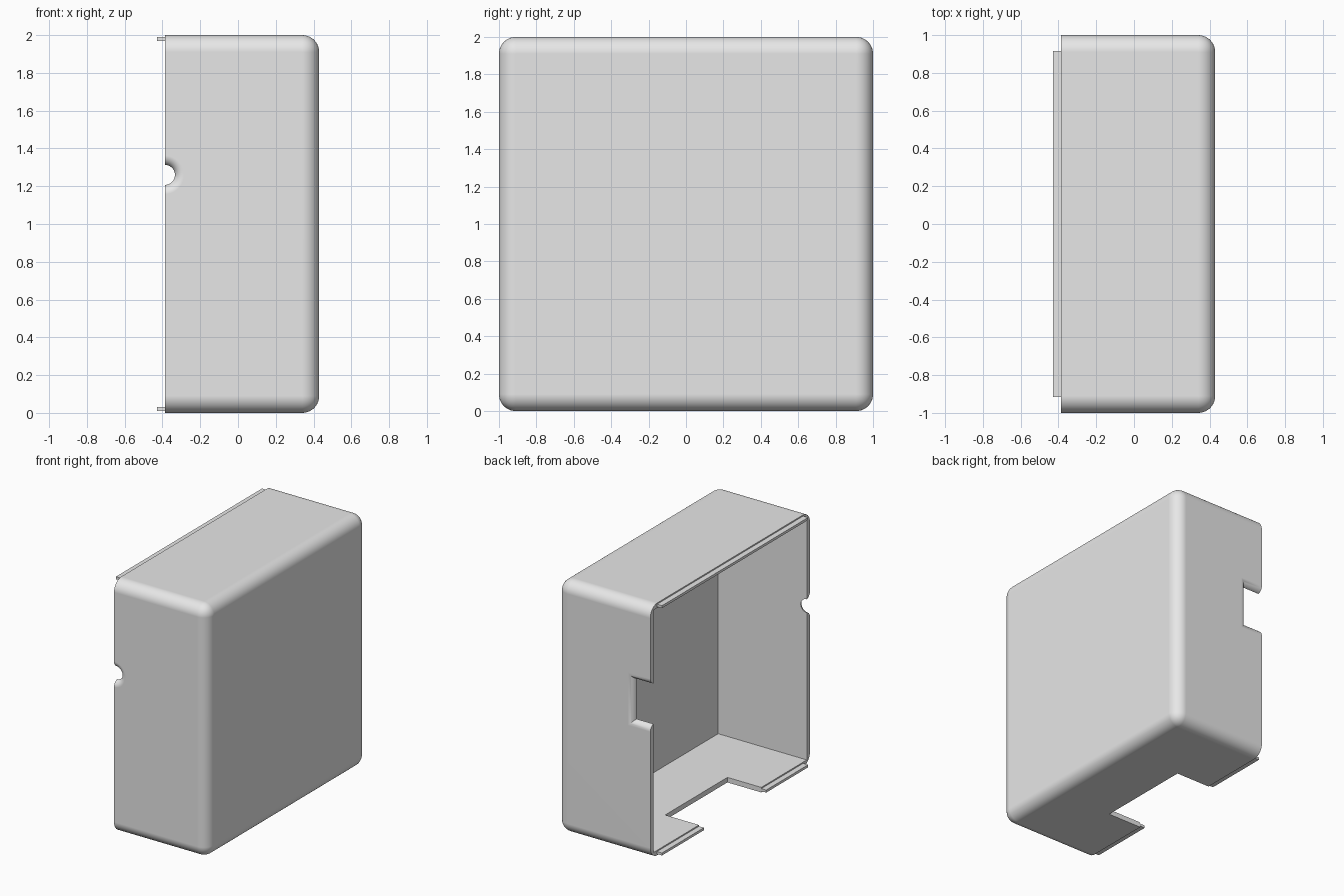
import bpy, bmesh, math
from mathutils import Vector

if "Cube" in bpy.data.objects:
    bpy.data.objects.remove(bpy.data.objects["Cube"], do_unlink=True)

RIM, BACK = -0.387, 0.43      # open rim and closed face along x
WALL, FILLET, LIP = 0.04, 0.09, 0.02

grey = bpy.data.materials.new("light_grey")
grey.use_nodes = True
grey.diffuse_color = (0.8, 0.8, 0.8, 1)
grey.node_tree.nodes["Principled BSDF"].inputs["Base Color"].default_value = (0.8, 0.8, 0.8, 1)


def add_object(name, bm):
    bmesh.ops.recalc_face_normals(bm, faces=bm.faces)
    mesh = bpy.data.meshes.new(name)
    bm.to_mesh(mesh)
    bm.free()
    mesh.materials.append(grey)
    obj = bpy.data.objects.new(name, mesh)
    bpy.context.collection.objects.link(obj)
    return obj


def box_mesh(low, high):
    bm = bmesh.new()
    bmesh.ops.create_cube(bm, size=1)
    low, high = Vector(low), Vector(high)
    for v in bm.verts:
        v.co = (low + high) / 2 + v.co * (high - low)
    return bm


def box(name, low, high):
    return add_object(name, box_mesh(low, high))


def flared_cutter(name, outline, side, radius):
    """Stack outlines through a side wall, widening in a quarter round."""
    steps = [(0.85, 0)]
    for i in range(9):
        a = math.pi / 2 * i / 8
        steps.append((1 - radius + radius * math.sin(a), radius * (1 - math.cos(a))))
    steps.append((1.1, radius))
    bm = bmesh.new()
    rings = [[bm.verts.new((x, side * y, z)) for x, z in outline(grow)] for y, grow in steps]
    for a, b in zip(rings, rings[1:]):
        for i in range(len(a)):
            j = (i + 1) % len(a)
            bm.faces.new((a[i], a[j], b[j], b[i]))
    bm.faces.new(rings[0])
    bm.faces.new(rings[-1])
    return add_object(name, bm)


def circle(grow):
    r = 0.052 + grow
    return [(RIM + r * math.cos(t * math.tau / 40), 1.26 + r * math.sin(t * math.tau / 40))
            for t in range(40)]


def rectangle(grow):
    x, low, high = -0.24 + grow, 1.06 - grow, 1.38 + grow
    return [(-0.6, low), (x, low), (x, high), (-0.6, high)]


# Rounded case body, with square edges around the open rim
bm = box_mesh((RIM, -1, 0), (BACK, 1, 2))
edges = [e for e in bm.edges if max(v.co.x for v in e.verts) > 0]
bmesh.ops.bevel(bm, geom=edges, offset=FILLET, segments=10, profile=0.5, affect='EDGES')
case = add_object("case_shell", bm)

# Hollow interior, floor cut-out, cable hole and side port
cutters = [
    box("interior_cutter", (-0.7, WALL - 1, WALL), (BACK - WALL, 1 - WALL, 2 - WALL)),
    box("floor_cutter", (-0.7, -0.39, -0.1), (-0.09, 0.39, 0.2)),
    flared_cutter("cable_hole_cutter", circle, -1, 0.05),
    flared_cutter("side_port_cutter", rectangle, 1, 0.05),
]
bpy.context.view_layer.objects.active = case
for cutter in cutters:
    cutter.hide_render = True
    mod = case.modifiers.new(cutter.name, 'BOOLEAN')
    mod.operation, mod.solver, mod.object = 'DIFFERENCE', 'EXACT', cutter
    bpy.ops.object.modifier_apply(modifier=mod.name)
    bpy.data.objects.remove(cutter, do_unlink=True)

# Smooth fillets, flat walls
bpy.ops.object.select_all(action='DESELECT')
case.select_set(True)
bpy.ops.object.shade_smooth_by_angle(angle=math.radians(30))
weighted = case.modifiers.new("weighted_normals", 'WEIGHTED_NORMAL')
weighted.keep_sharp = True

# Locating lips along the top and bottom of the rim
for name, y0, y1, z in (("top_lip", -0.915, 0.915, 2 - 1.5 * LIP),
                        ("bottom_front_lip", -0.915, -0.39, LIP / 2),
                        ("bottom_back_lip", 0.39, 0.915, LIP / 2)):
    box(name, (-BACK, y0, z), (RIM + 0.01, y1, z + LIP))
